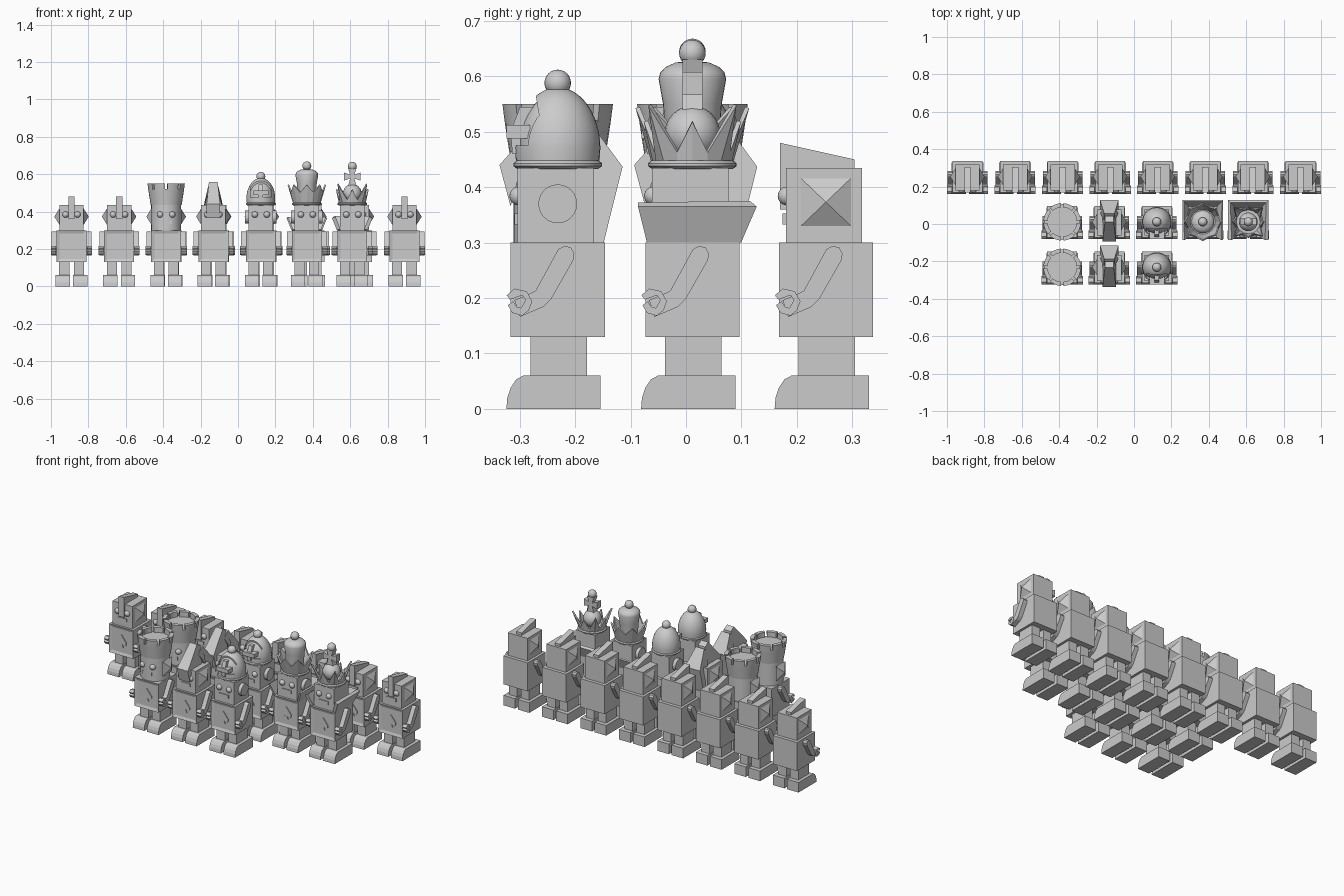
import bpy, bmesh
from math import sin, cos, pi, radians

if "Cube" in bpy.data.objects:
    bpy.data.objects.remove(bpy.data.objects["Cube"])

AT = [0.0, 0.0]  # location of the piece being built


def finish(name, bm, smooth=False):
    bmesh.ops.recalc_face_normals(bm, faces=bm.faces)
    me = bpy.data.meshes.new(name)
    bm.to_mesh(me)
    bm.free()
    if smooth:
        me.polygons.foreach_set("use_smooth", [True] * len(me.polygons))
        me.set_sharp_from_angle(angle=radians(35))
    ob = bpy.data.objects.new(name, me)
    ob.location = (AT[0], AT[1], 0)
    bpy.context.collection.objects.link(ob)
    return ob


def box(name, x, y, z, recess=None):
    """Box from ranges; recess=(border, depth) sinks a panel in the front."""
    bm = bmesh.new()
    bmesh.ops.create_cube(bm, size=1)
    for v in bm.verts:
        v.co = [r[0] if c < 0 else r[1] for c, r in zip(v.co, (x, y, z))]
    if recess:
        bm.normal_update()
        front = [f for f in bm.faces if f.normal.y < -0.9]
        bmesh.ops.inset_individual(bm, faces=front, thickness=recess[0])
        bmesh.ops.translate(bm, verts=front[0].verts, vec=(0, recess[1], 0))
    return finish(name, bm)


def prism(name, pts, a, b, axis="x", smooth=False):
    """Extrude a profile: (y, z) along x, or (x, z) along y."""
    bm = bmesh.new()
    put = (lambda p, d: (d, p[0], p[1])) if axis == "x" else (lambda p, d: (p[0], d, p[1]))
    lo = [bm.verts.new(put(p, a)) for p in pts]
    hi = [bm.verts.new(put(p, b)) for p in pts]
    bm.faces.new(lo)
    bm.faces.new(hi)
    for i in range(len(pts)):
        j = (i + 1) % len(pts)
        bm.faces.new((lo[i], lo[j], hi[j], hi[i]))
    return finish(name, bm, smooth)


def lathe(name, prof, n=32, start=0.0, sweep=2 * pi):
    """Turn an (r, z) profile; a partial sweep expects a closed profile."""
    bm = bmesh.new()
    full = sweep > 6.28
    rings = []
    for i in range(n if full else n + 1):
        t = start + sweep * i / n
        rings.append([bm.verts.new((r * cos(t), r * sin(t), z)) for r, z in prof])
    m = len(prof)
    for i in range(n):
        a, b = rings[i], rings[(i + 1) % len(rings)]
        for k in range(m - 1 if full else m):
            bm.faces.new((a[k], b[k], b[(k + 1) % m], a[(k + 1) % m]))
    if not full:
        bm.faces.new(rings[0])
        bm.faces.new(rings[-1])
    bmesh.ops.remove_doubles(bm, verts=bm.verts, dist=1e-5)
    return finish(name, bm, True)


def ball(name, x, y, z, r):
    bm = bmesh.new()
    bmesh.ops.create_uvsphere(bm, u_segments=20, v_segments=12, radius=r)
    bmesh.ops.translate(bm, verts=bm.verts, vec=(x, y, z))
    return finish(name, bm, True)


def brim():
    lathe("brim", [(0.0, 0.43), (0.073, 0.433), (0.08, 0.438), (0.08, 0.443),
                   (0.074, 0.448), (0.0, 0.448)])


def crown(tips, valley, base_r=0.06):
    """Flared crown with alternating (radius, height) tips."""
    bm = bmesh.new()
    n = 16
    low, top = [], []
    for i in range(n):
        t = 2 * pi * i / n
        r, z = tips[(i // 2) % 2] if i % 2 == 0 else valley
        low.append(bm.verts.new((base_r * cos(t), base_r * sin(t), 0.44)))
        top.append(bm.verts.new((r * cos(t), r * sin(t), z)))
    for i in range(n):
        j = (i + 1) % n
        bm.faces.new((low[i], low[j], top[j], top[i]))
    ob = finish("crown", bm)
    mod = ob.modifiers.new("thickness", "SOLIDIFY")
    mod.thickness = 0.008


def collar(thick):
    """Flared collar around the sides and back, open in front."""
    bm = bmesh.new()
    path = [(-1, -1), (-1, 1), (1, 1), (1, -1)]
    lo = [bm.verts.new((sx * 0.082, 0.003 + sy * 0.085, 0.3)) for sx, sy in path]
    hi = [bm.verts.new((sx * 0.108, 0.009 + sy * 0.107, 0.365)) for sx, sy in path]
    for i in range(3):
        bm.faces.new((lo[i], lo[i + 1], hi[i + 1], hi[i]))
    bm.faces.ensure_lookup_table()
    bm.normal_update()
    inward = 1 if bm.faces[0].normal.x > 0 else -1
    me = bpy.data.meshes.new("collar")
    bm.to_mesh(me)
    bm.free()
    ob = bpy.data.objects.new("collar", me)
    ob.location = (AT[0], AT[1], 0)
    bpy.context.collection.objects.link(ob)
    mod = ob.modifiers.new("thickness", "SOLIDIFY")
    mod.thickness, mod.offset = thick, inward


FOOT = [(-0.0925, 0), (0.0775, 0), (0.0775, 0.06), (-0.062, 0.06), (-0.075, 0.053),
        (-0.085, 0.038), (-0.091, 0.02)]
ARM = [(-0.068, 0.166), (-0.026, 0.184), (-0.012, 0.198), (0.028, 0.268), (0.03, 0.28),
       (0.024, 0.291), (0.012, 0.294), (0.001, 0.288), (-0.04, 0.213), (-0.05, 0.208), (-0.078, 0.196)]
CLAW = [(-0.064, 0.168), (-0.082, 0.173), (-0.09, 0.187), (-0.08, 0.194), (-0.074, 0.184),
        (-0.066, 0.182), (-0.058, 0.196), (-0.064, 0.205), (-0.086, 0.197), (-0.092, 0.205),
        (-0.078, 0.217), (-0.056, 0.212), (-0.046, 0.194), (-0.052, 0.178)]
SPADE = [(0, 0.252), (0.022, 0.226), (0.032, 0.212), (0.033, 0.2), (0.025, 0.191),
         (0.014, 0.191), (0.006, 0.198), (0.013, 0.178)]


def robot(ears="pyramid", round_head=False):
    # torso with sunken chest panel and emblem
    box("torso", (-0.08, 0.08), (-0.085, 0.085), (0.13, 0.3), (0.023, 0.006))
    prism("spade_emblem", SPADE + [(-x, z) for x, z in SPADE[:0:-1]], -0.084, -0.077, "y")
    # head and face
    if round_head:
        lathe("head", [(0, 0.3), (0.08, 0.3), (0.08, 0.44), (0, 0.44)])
    else:
        box("head", (-0.065, 0.065), (-0.0725, 0.0655), (0.3, 0.435))
    box("mouth", (-0.03, 0.03), (-0.078, -0.06), (0.333, 0.352))
    w = 0.079 if round_head else 0.065
    for s in (-1, 1):
        prism("foot", FOOT, s * 0.009, s * 0.085)
        box("leg", sorted((s * 0.012, s * 0.066)), (-0.0495, 0.0525), (0.06, 0.13))
        prism("arm", ARM, s * 0.08, s * 0.106)
        prism("claw", CLAW, s * 0.083, s * 0.11)
        ball("eye", s * 0.032, -0.07, 0.384, 0.017)
        if ears == "pyramid":
            bm = bmesh.new()
            base = [bm.verts.new((s * w, y, z)) for y, z in
                    ((-0.045, 0.33), (0.045, 0.33), (0.045, 0.416), (-0.045, 0.416))]
            tip = bm.verts.new((s * (w + 0.027), 0, 0.373))
            bm.faces.new(base)
            for i in range(4):
                bm.faces.new((base[i], base[(i + 1) % 4], tip))
            finish("ear", bm)
        elif ears == "disc":
            disc = [(0.035 * cos(i * pi / 12), 0.37 + 0.035 * sin(i * pi / 12)) for i in range(24)]
            prism("ear", disc, s * 0.06, s * 0.085, smooth=True)


def pawn():
    robot()
    prism("crest", [(-0.083, 0.36), (-0.083, 0.48), (0.052, 0.45), (0.052, 0.43),
                    (-0.07, 0.43), (-0.07, 0.36)], -0.017, 0.017)


def rook():
    robot(round_head=True)
    lathe("tower", [(0, 0.435), (0.083, 0.435), (0.096, 0.52), (0, 0.52)])
    for i in range(8):
        lathe("battlement", [(0.078, 0.515), (0.0955, 0.515), (0.1, 0.55), (0.078, 0.55)],
              6, i * pi / 4 + 0.07, pi / 4 - 0.14)


def knight():
    robot()
    # sloping mask, tapered towards the top, and a mane behind
    ob = prism("horse_mask", [(-0.085, 0.365), (-0.105, 0.44), (0.0, 0.558), (0.03, 0.54),
                              (0.03, 0.43), (-0.07, 0.42)], -0.036, 0.036)
    for v in ob.data.vertices:
        if v.co.z > 0.5:
            v.co.x *= 0.65
    ob = prism("mane", [(0.005, 0.5), (0.045, 0.535), (0.117, 0.437), (0.083, 0.3),
                        (0.06, 0.3), (0.05, 0.42)], -0.05, 0.05)
    for v in ob.data.vertices:
        if v.co.z > 0.49:
            v.co.x *= 0.55


def bishop():
    robot(ears="disc")
    brim()
    prof = [(0, 0.445)] + [(0.077 * cos(a), 0.47 + 0.11 * sin(a)) for a in
                           [-0.2] + [i * pi / 24 for i in range(12)]] + [(0, 0.58)]
    dome = lathe("dome", prof)
    inner = [(0, 0.446)] + [(0.069 * cos(a), 0.47 + 0.1 * sin(a)) for a in
                            [i * pi / 24 for i in range(12)]] + [(0, 0.57)]
    lathe("inner_dome", inner)
    cutter = prism("window_cutter", [(-0.12, 0.475), (-0.025, 0.475), (-0.045, 0.6),
                                     (-0.12, 0.6)], -0.055, 0.055)
    cutter.hide_render = True
    cutter.hide_viewport = True
    mod = dome.modifiers.new("window", "BOOLEAN")
    mod.operation, mod.object, mod.solver = "DIFFERENCE", cutter, "EXACT"
    box("cross_bar", (-0.04, 0.04), (-0.092, -0.05), (0.488, 0.512))
    prism("cross_upright", [(-0.082, 0.46), (-0.085, 0.5), (-0.068, 0.545), (-0.04, 0.545),
                            (-0.04, 0.46)], -0.012, 0.012)
    ball("finial", 0, 0, 0.588, 0.024)


def queen():
    robot(ears="disc")
    brim()
    collar(0.01)
    crown([(0.095, 0.545)] * 2, (0.085, 0.505), 0.064)
    lathe("cap", [(0, 0.44), (0.045, 0.44), (0.053, 0.55), (0.061, 0.595), (0.058, 0.607),
                  (0.048, 0.617), (0.03, 0.625), (0, 0.628)])
    ball("finial", 0, 0, 0.644, 0.024)


def king():
    robot(ears=None)
    brim()
    collar(0.02)
    crown([(0.08, 0.52), (0.105, 0.55)], (0.066, 0.465), 0.062)
    ball("inner_dome", 0, 0, 0.497, 0.05)
    # flared cross
    q = [(0.011, 0.597), (0.022, 0.63), (-0.022, 0.63), (-0.011, 0.597), (-0.043, 0.608),
         (-0.043, 0.566), (-0.011, 0.577), (-0.022, 0.54), (0.022, 0.54), (0.011, 0.577),
         (0.043, 0.566), (0.043, 0.608)]
    prism("cross", q, -0.018, 0.018, "y")
    ball("finial", 0, 0, 0.642, 0.024)


# lay out the ranks
for i in range(8):
    AT[:] = (-0.89 + i * 1.78 / 7, 0.2525)
    pawn()
for y in (0.0115, -0.2315):
    for x, piece in ((-0.384, rook), (-0.132, knight), (0.122, bishop)):
        AT[:] = (x, y)
        piece()
for x, piece in ((0.368, queen), (0.611, king)):
    AT[:] = (x, 0.0115)
    piece()
